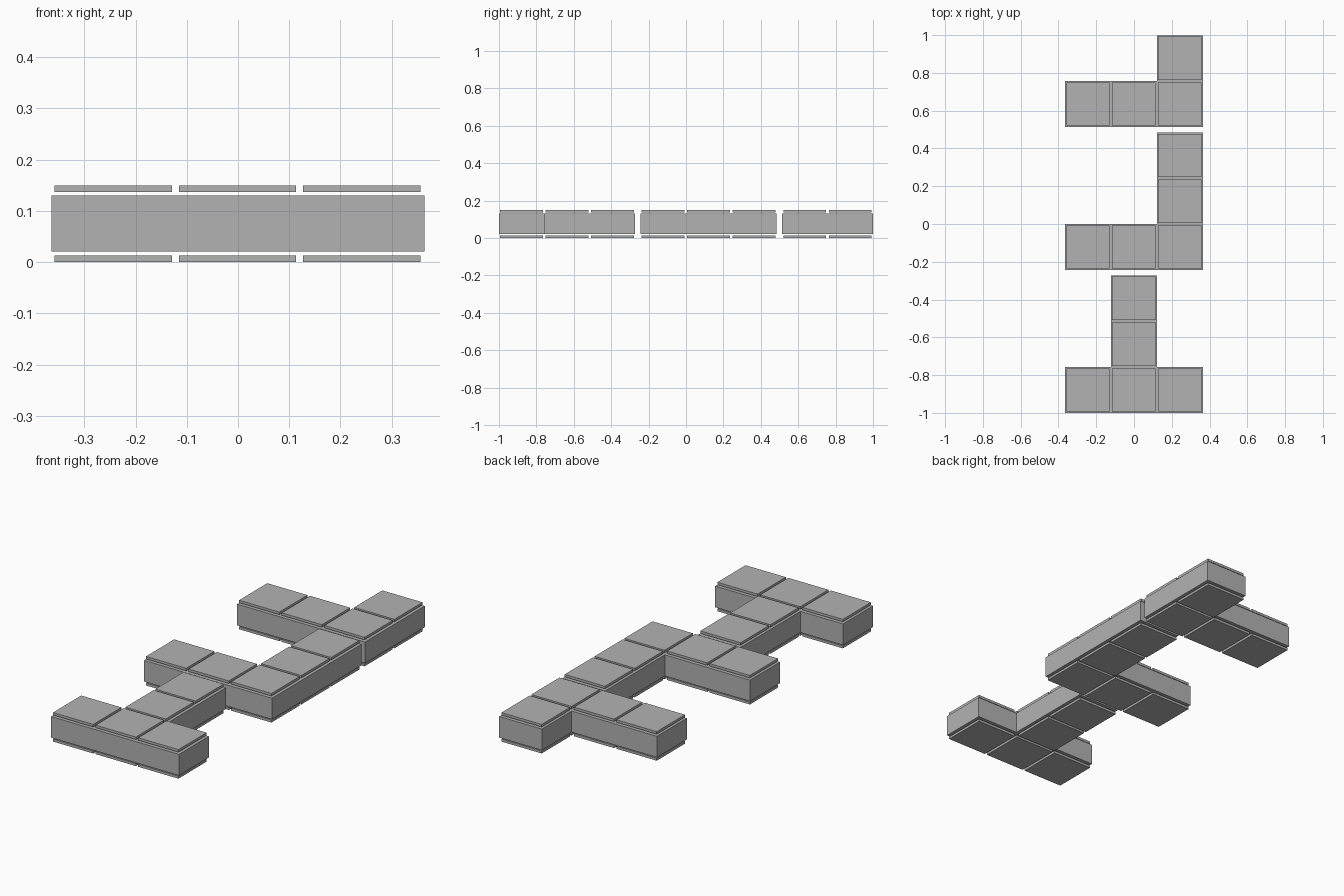
import bpy
import bmesh
from mathutils import Matrix

if "Cube" in bpy.data.objects:
    bpy.data.objects.remove(bpy.data.objects["Cube"], do_unlink=True)

CELL = 0.2427             # side of one square cell
TILE = 0.229              # side of one cover tile
TILE_H = 0.013
BODY_Z = (0.021, 0.13)
TILE_Z = (0.0065, 0.143)  # centre heights of bottom and top tiles

grey = bpy.data.materials.new("grey")
grey.use_nodes = True
colour = (0.45, 0.45, 0.45, 1)
grey.diffuse_color = colour
grey.node_tree.nodes["Principled BSDF"].inputs["Base Color"].default_value = colour


def finish(bm, name):
    bmesh.ops.recalc_face_normals(bm, faces=bm.faces)
    mesh = bpy.data.meshes.new(name)
    bm.to_mesh(mesh)
    bm.free()
    mesh.materials.append(grey)
    bpy.context.collection.objects.link(bpy.data.objects.new(name, mesh))


def body(name, cells, y0):
    """Solid block: cell footprint merged to one outline and extruded."""
    bm = bmesh.new()
    for cx, cy in cells:
        corners = [(-.5, 0), (.5, 0), (.5, 1), (-.5, 1)]
        bm.faces.new([bm.verts.new(((cx + u) * CELL, y0 + (cy + v) * CELL, BODY_Z[0]))
                      for u, v in corners])
    bmesh.ops.remove_doubles(bm, verts=bm.verts, dist=0.001)
    bmesh.ops.dissolve_limit(bm, angle_limit=0.01, verts=bm.verts, edges=bm.edges)
    top = bmesh.ops.extrude_face_region(bm, geom=bm.faces[:], use_keep_orig=True)
    bmesh.ops.translate(bm, vec=(0, 0, BODY_Z[1] - BODY_Z[0]),
                        verts=[g for g in top["geom"] if isinstance(g, bmesh.types.BMVert)])
    finish(bm, name + "_body")


def tiles(name, cells, y0, z):
    """Thin separate tile over every cell."""
    bm = bmesh.new()
    for cx, cy in cells:
        centre = Matrix.Translation((cx * CELL - 0.001, y0 + (cy + .5) * CELL, z))
        size = Matrix.Diagonal((TILE, TILE, TILE_H, 1))
        bmesh.ops.create_cube(bm, size=1, matrix=centre @ size)
    finish(bm, name)


# Three block pieces lined up front to back, each with a row of three and a stem
row = [(-1, 0), (0, 0), (1, 0)]
pieces = {
    "front_piece": (row + [(0, 1), (0, 2)], -1.0),
    "middle_piece": (row + [(1, 1), (1, 2)], -0.2437),
    "back_piece": (row + [(1, 1)], 0.5137),
}
for name, (cells, y0) in pieces.items():
    body(name, cells, y0)
    tiles(name + "_bottom_tiles", cells, y0, TILE_Z[0])
    tiles(name + "_top_tiles", cells, y0, TILE_Z[1])
